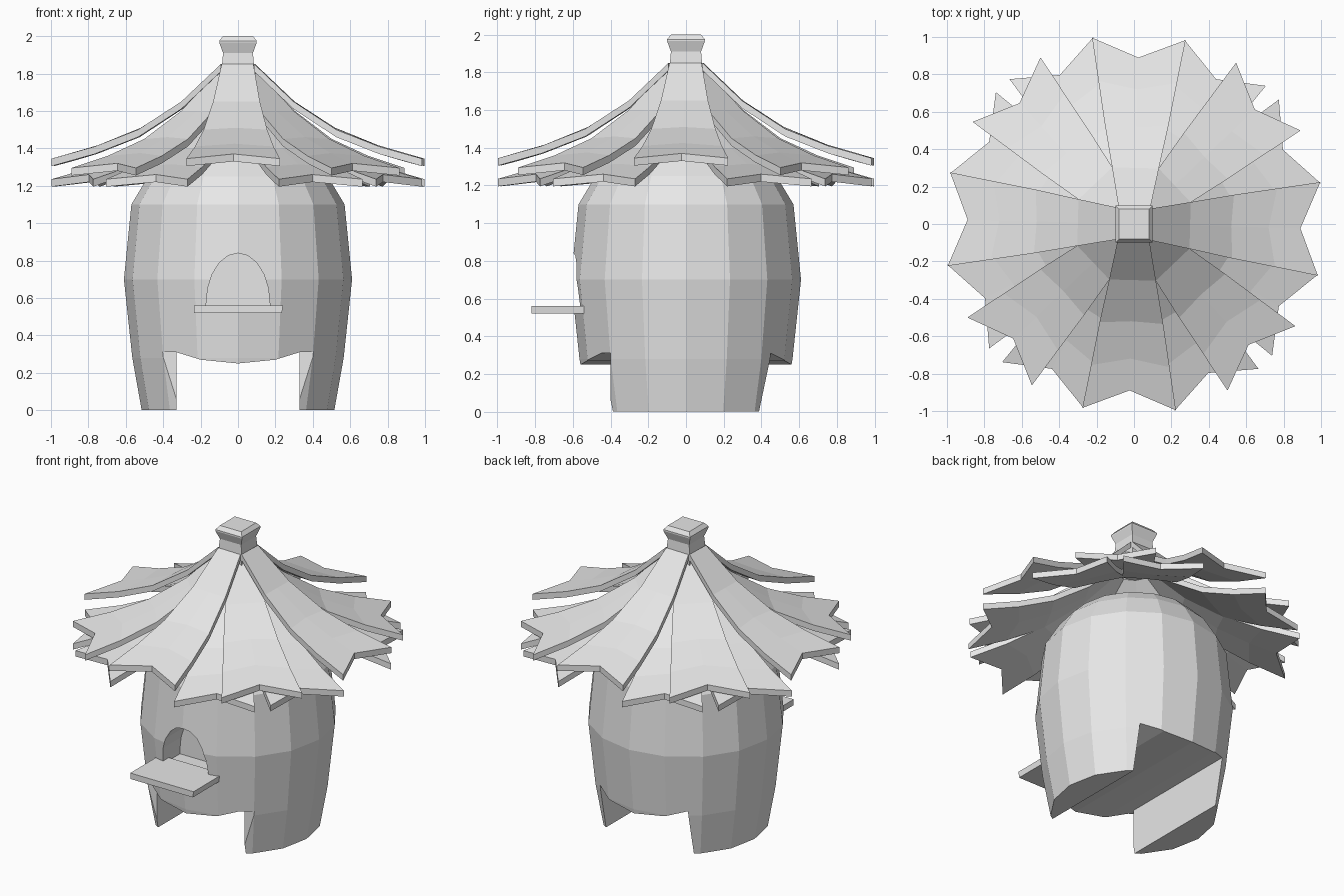
import bpy, bmesh, math
from mathutils import Matrix

if "Cube" in bpy.data.objects:
    bpy.data.objects.remove(bpy.data.objects["Cube"])

grey = bpy.data.materials.new("light_grey")
grey.use_nodes = True
grey.diffuse_color = (0.8, 0.8, 0.8, 1)
grey.node_tree.nodes["Principled BSDF"].inputs["Base Color"].default_value = (0.8, 0.8, 0.8, 1)


def finish(name, bm):
    bmesh.ops.recalc_face_normals(bm, faces=bm.faces)
    mesh = bpy.data.meshes.new(name)
    bm.to_mesh(mesh)
    bm.free()
    mesh.materials.append(grey)
    obj = bpy.data.objects.new(name, mesh)
    bpy.context.collection.objects.link(obj)
    return obj


def lathe(name, profile, sides, turn=0.0):
    """Closed stack of regular polygon rings, given as (radius, height)."""
    bm = bmesh.new()
    rings = []
    for r, z in profile:
        angles = [turn + math.tau * i / sides for i in range(sides)]
        rings.append([bm.verts.new((r * math.cos(a), r * math.sin(a), z)) for a in angles])
    for low, high in zip(rings, rings[1:]):
        for i in range(sides):
            j = (i + 1) % sides
            bm.faces.new((low[i], low[j], high[j], high[i]))
    bm.faces.new(rings[0])
    bm.faces.new(rings[-1])
    return finish(name, bm)


def prism(name, outline, y0, y1):
    """Outline in x and z, extruded from y0 to y1."""
    bm = bmesh.new()
    face = bm.faces.new([bm.verts.new((x, y0, z)) for x, z in outline])
    new = bmesh.ops.extrude_face_region(bm, geom=[face])["geom"]
    moved = [v for v in new if isinstance(v, bmesh.types.BMVert)]
    bmesh.ops.translate(bm, verts=moved, vec=(0, y1 - y0, 0))
    return finish(name, bm)


def cut(obj, tool, operation):
    tool.hide_render = True
    mod = obj.modifiers.new("cut", "BOOLEAN")
    mod.operation, mod.object, mod.solver = operation, tool, "EXACT"
    bpy.context.view_layer.update()
    graph = bpy.context.evaluated_depsgraph_get()
    mesh = bpy.data.meshes.new_from_object(obj.evaluated_get(graph))
    obj.modifiers.clear()
    obj.data = mesh
    bpy.data.objects.remove(tool)


# Barrel-shaped hut wall with a shallow keel underneath
wall = [(0.515, 0), (0.565, 0.28), (0.61, 0.7), (0.57, 1.1),
        (0.48, 1.25), (0.39, 1.34), (0.22, 1.43)]
body = lathe("hut_body", wall, 16)
keel = [(-1, -0.2), (1, -0.2), (1, 0.31), (0.33, 0.31), (0.2, 0.27),
        (0, 0.25), (-0.2, 0.27), (-0.33, 0.31), (-1, 0.31)]
cut(body, prism("keel_cutter", keel, -1, 1), "DIFFERENCE")

# Arched doorway niche
arch = [(0.17 * math.cos(a), 0.57 + 0.27 * math.sin(a))
        for a in (math.pi * i / 10 for i in range(11))]
door = [(0.17, 0.54)] + arch + [(-0.17, 0.54)]
cut(body, prism("door_cutter", door, -0.8, -0.38), "DIFFERENCE")

# Two broad legs that follow the wall
for name, side in (("left_leg", 1), ("right_leg", -1)):
    leg = lathe(name, wall, 16)
    block = [(side * x, z) for x, z in ((0.33, -0.1), (1, -0.1), (1, 0.31), (0.33, 0.31))]
    cut(leg, prism("leg_cutter", block, -0.4, 0.46), "INTERSECT")

# Landing ledge under the doorway
prism("door_ledge", [(-0.235, 0.52), (0.235, 0.52), (0.24, 0.56), (-0.235, 0.56)], -0.82, -0.5)


def roof_leaf(name, angle, drop, thick=0.04):
    """Flared leaf sloping outward, with a notched rim."""
    # centre radius, edge radius, half width, centre height, edge height
    rows = [(0.09, 0.09, 0.085, 1.85, 1.85), (0.3, 0.3, 0.125, 1.65, 1.65),
            (0.52, 0.53, 0.17, 1.51, 1.5), (0.72, 0.76, 0.21, 1.425, 1.41),
            (0.89, 0.99, 0.25, 1.37, 1.345)]
    bm = bmesh.new()
    layers = []
    for down in (0, thick):
        layers.append([[bm.verts.new((r, y, z - drop - down)) for r, y, z in
                        ((re, -w, ze), (rc, 0, zc), (re, w, ze))]
                       for rc, re, w, zc, ze in rows])
    for grid in layers:
        for a, b in zip(grid, grid[1:]):
            for i in range(2):
                bm.faces.new((a[i], a[i + 1], b[i + 1], b[i]))
    top, low = layers
    loops = [g[0] + [row[2] for row in g[1:]] + [g[-1][1]] + [row[0] for row in g[:0:-1]]
             for g in (top, low)]
    n = len(loops[0])
    for i in range(n):
        j = (i + 1) % n
        bm.faces.new((loops[0][i], loops[0][j], loops[1][j], loops[1][i]))
    turn = Matrix.Rotation(math.radians(angle - 1.5), 4, "Z")
    bmesh.ops.transform(bm, matrix=turn, verts=bm.verts)
    return finish(name, bm)


# Three overlapping tiers of roof leaves
for quarter in range(4):
    base = 90 * quarter
    roof_leaf("upper_roof_leaf", base, 0)
    roof_leaf("middle_roof_leaf", base + 45, 0.05)
    roof_leaf("lower_roof_leaf", base + 28, 0.11)
    roof_leaf("lower_roof_leaf", base + 62, 0.11)

# Square finial on the peak
root = math.sqrt(2)
finial = [(0.085, 1.7), (0.085, 1.85), (0.08, 1.91), (0.1, 1.965), (0.1, 1.975), (0.08, 2.0)]
lathe("roof_finial", [(r * root, z) for r, z in finial], 4, math.pi / 4)
